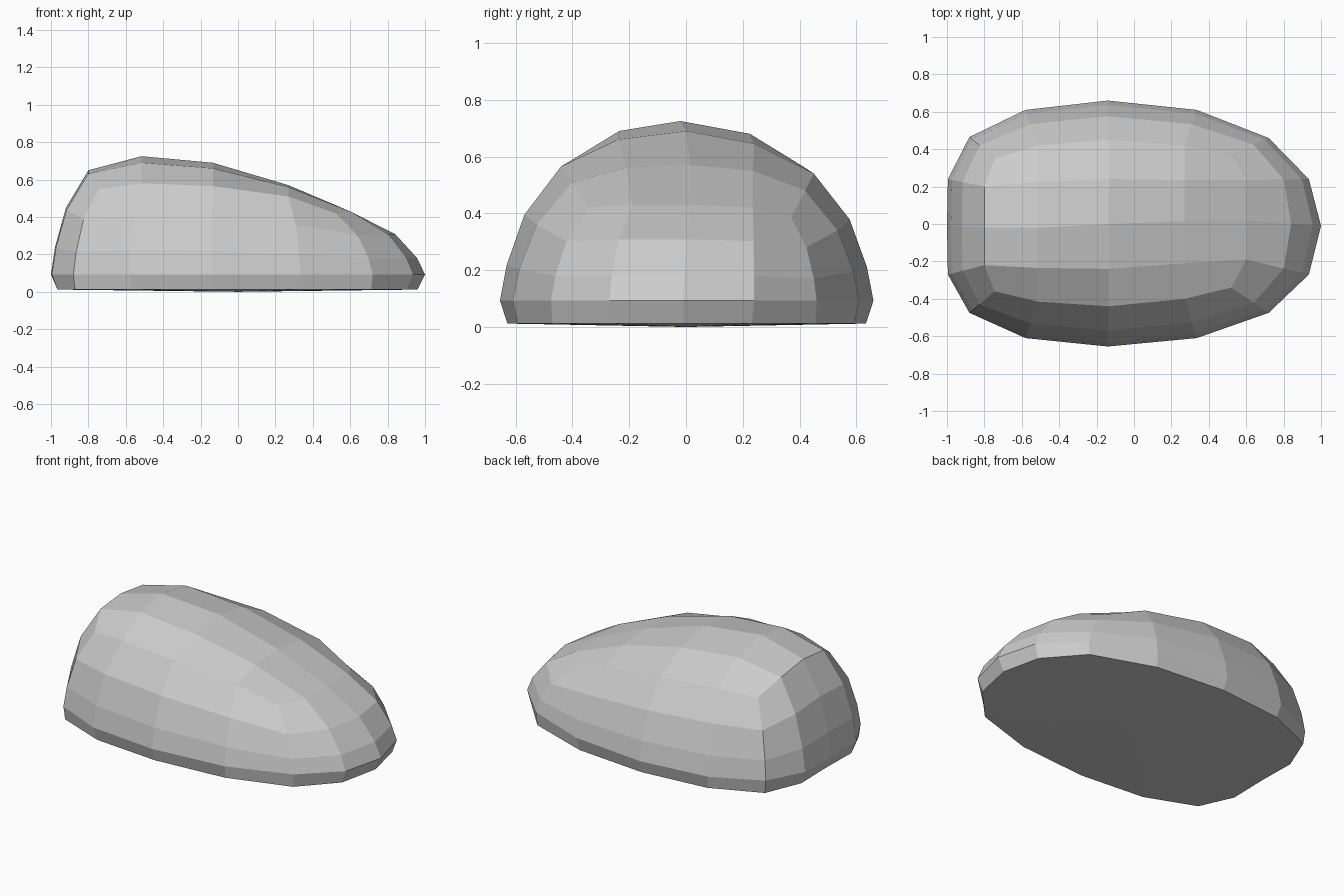
import bpy, bmesh

if "Cube" in bpy.data.objects:
    bpy.data.objects.remove(bpy.data.objects["Cube"])

# Top patch: five columns (back to front), each with five y and five z values
xs = [-0.80, -0.515, -0.135, 0.27, 0.60]
ys = [[-0.36, -0.22, -0.02, 0.20, 0.35],
      [-0.415, -0.235, -0.02, 0.225, 0.42],
      [-0.44, -0.24, 0.0, 0.24, 0.45],
      [-0.40, -0.21, 0.015, 0.235, 0.42],
      [-0.34, -0.19, 0.02, 0.235, 0.37]]
zs = [[0.55, 0.63, 0.65, 0.62, 0.535],
      [0.58, 0.69, 0.725, 0.68, 0.56],
      [0.565, 0.66, 0.69, 0.645, 0.54],
      [0.51, 0.56, 0.57, 0.55, 0.48],
      [0.42, 0.43, 0.43, 0.42, 0.385]]

# Widest outline, counter-clockwise from the back corner on the -y side
outline = [(-0.88, -0.475), (-0.58, -0.61), (-0.14, -0.655), (0.335, -0.61),
           (0.72, -0.475), (0.935, -0.27), (1.0, -0.01), (0.935, 0.24),
           (0.72, 0.46), (0.335, 0.61), (-0.14, 0.66), (-0.58, 0.61),
           (-0.88, 0.465), (-0.995, 0.24), (-1.0, -0.01), (-0.995, -0.27)]
foot_scale = [0.99, 0.97, 0.96, 0.97]

bm = bmesh.new()

# Domed top grid
grid = []
for i in range(5):
    col = []
    for j in range(5):
        x = xs[i]
        if j in (0, 4) and i in (0, 4):
            x += 0.055 if i == 0 else -0.08
        col.append(bm.verts.new((x, ys[i][j], zs[i][j])))
    grid.append(col)
for i in range(4):
    for j in range(4):
        bm.faces.new((grid[i][j], grid[i + 1][j], grid[i + 1][j + 1], grid[i][j + 1]))

# Border of the top grid, in the same order as the outline
border = ([grid[i][0] for i in range(4)] + [grid[4][j] for j in range(4)]
          + [grid[i][4] for i in range(4, 0, -1)] + [grid[0][j] for j in range(4, 0, -1)])

# Curved side rings down to the widest outline, then the tucked-in foot
rings = [border]
for out, drop in ((0.6, 0.36), (0.89, 0.735), (1.0, 1.0)):
    rings.append([bm.verts.new((v.co.x + (x - v.co.x) * out,
                                v.co.y + (y - v.co.y) * out,
                                v.co.z + (0.093 - v.co.z) * drop))
                  for v, (x, y) in zip(border, outline)])
rings.append([bm.verts.new((x * foot_scale[k % 4], y * foot_scale[k % 4], 0.012))
              for k, (x, y) in enumerate(outline)])
for a, b in zip(rings, rings[1:]):
    for k in range(16):
        n = (k + 1) % 16
        bm.faces.new((a[k], b[k], b[n], a[n]))

# Nearly flat underside
centre = bm.verts.new((0, 0, 0))
foot = rings[-1]
for k in range(16):
    bm.faces.new((foot[k], centre, foot[(k + 1) % 16]))

bmesh.ops.recalc_face_normals(bm, faces=bm.faces)
mesh = bpy.data.meshes.new("domed_shell")
bm.to_mesh(mesh)
bm.free()
bpy.context.collection.objects.link(bpy.data.objects.new("domed_shell", mesh))
